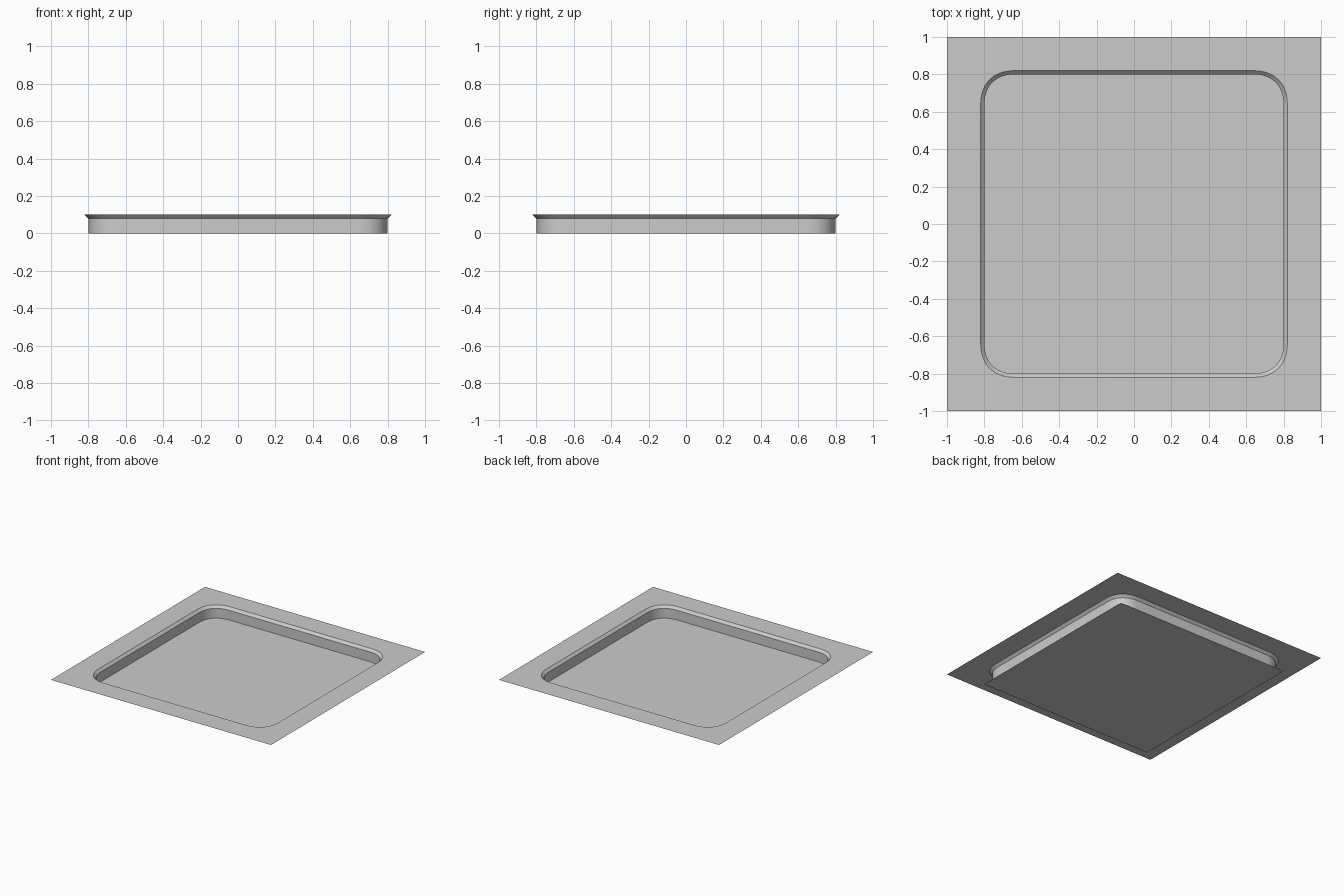
import bpy, bmesh, math
from mathutils import Vector
from mathutils.geometry import interpolate_bezier

cube = bpy.data.objects.get("Cube")
if cube:
    bpy.data.objects.remove(cube, do_unlink=True)

GREY = (0.6, 0.6, 0.6, 1)
grey = bpy.data.materials.new("plain grey")
grey.use_nodes = True
grey.diffuse_color = GREY
grey.node_tree.nodes["Principled BSDF"].inputs["Base Color"].default_value = GREY


def rounded_square(half, radius, z, steps=12):
    """Closed outline of a square with soft corners, counter-clockwise."""
    k = radius * 0.62
    a, b = Vector((half, half - radius, z)), Vector((half - radius, half, z))
    corner = interpolate_bezier(a, a + Vector((0, k, 0)), b + Vector((k, 0, 0)), b, steps + 1)
    points = []
    for turn in range(4):
        c, s = round(math.cos(turn * math.pi / 2)), round(math.sin(turn * math.pi / 2))
        points += [Vector((c * p.x - s * p.y, s * p.x + c * p.y, z)) for p in corner]
    return points


def square(half, z):
    return [Vector((x * half, y * half, z)) for x, y in ((1, 1), (-1, 1), (-1, -1), (1, -1))]


def add_part(name, bm):
    mesh = bpy.data.meshes.new(name)
    bm.to_mesh(mesh)
    bm.free()
    mesh.materials.append(grey)
    part = bpy.data.objects.new(name, mesh)
    bpy.context.collection.objects.link(part)
    return part


def closed_edges(bm, points):
    verts = [bm.verts.new(p) for p in points]
    return [bm.edges.new((v, verts[(i + 1) % len(verts)])) for i, v in enumerate(verts)]


# Tray floor, a square sheet
bm = bmesh.new()
bm.faces.new([bm.verts.new(p) for p in square(0.8, 0)])
add_part("tray_floor", bm)

# Thin wall with a flared lip, facing the inside of the tray
bm = bmesh.new()
rings = [[bm.verts.new(p) for p in rounded_square(half, radius, z)]
         for half, radius, z in ((0.8, 0.16, 0), (0.8, 0.16, 0.08), (0.82, 0.18, 0.1))]
for low, high in zip(rings, rings[1:]):
    for i in range(len(low)):
        j = (i + 1) % len(low)
        bm.faces.new((low[j], low[i], high[i], high[j]))
wall = add_part("tray_wall", bm)
bpy.ops.object.select_all(action="DESELECT")
wall.select_set(True)
bpy.context.view_layer.objects.active = wall
bpy.ops.object.shade_smooth_by_angle(angle=math.radians(30))

# Flat flange around the opening
bm = bmesh.new()
edges = closed_edges(bm, square(1, 0.1)) + closed_edges(bm, rounded_square(0.82, 0.18, 0.1))
bmesh.ops.triangle_fill(bm, edges=edges, use_beauty=True, normal=(0, 0, 1))
for face in bm.faces:
    face.normal_update()
    if face.normal.z < 0:
        face.normal_flip()
add_part("flange", bm)
